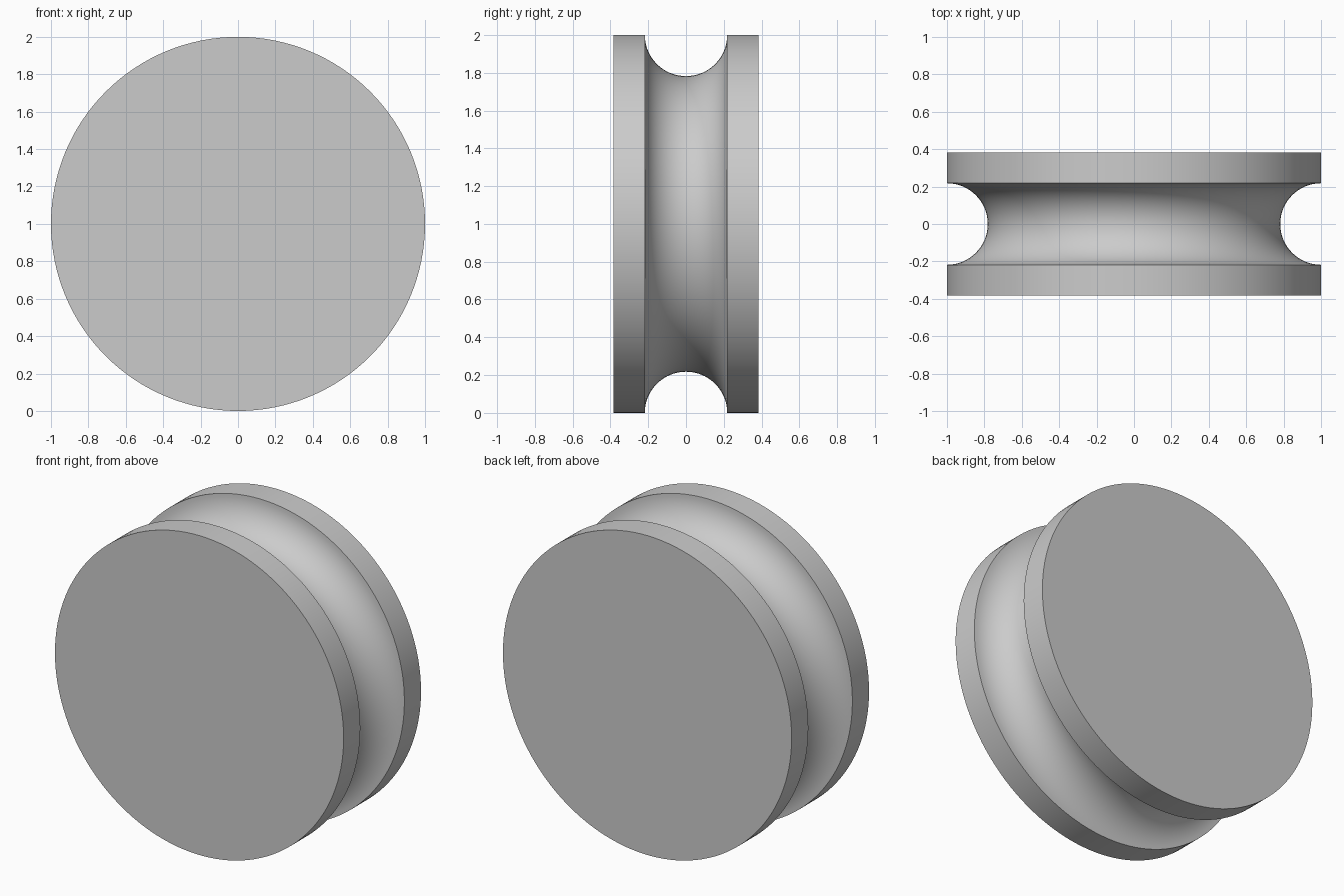
import bpy, bmesh, math
from mathutils import Vector

cube = bpy.data.objects.get("Cube")
if cube:
    bpy.data.objects.remove(cube, do_unlink=True)

RADIUS = 1.0
HALF_WIDTH = 0.383
GROOVE = 0.218
SEGMENTS = 128
ARC_STEPS = 32

# Plain grey material
grey = bpy.data.materials.new("light_grey")
grey.use_nodes = True
colour = (0.6, 0.6, 0.6, 1)
grey.diffuse_color = colour
grey.node_tree.nodes["Principled BSDF"].inputs["Base Color"].default_value = colour

# Rim profile: flat flange, half-round groove, flat flange
profile = [(RADIUS, -HALF_WIDTH)]
for i in range(ARC_STEPS + 1):
    a = math.pi * i / ARC_STEPS
    profile.append((RADIUS - GROOVE * math.sin(a), -GROOVE * math.cos(a)))
profile.append((RADIUS, HALF_WIDTH))

# Turn the profile around the y axis
bm = bmesh.new()
verts = [bm.verts.new((r, y, 0)) for r, y in profile]
edges = [bm.edges.new(pair) for pair in zip(verts, verts[1:])]
bmesh.ops.spin(bm, geom=verts + edges, cent=Vector(), axis=(0, 1, 0),
               angle=math.tau, steps=SEGMENTS, use_duplicate=False)
bmesh.ops.remove_doubles(bm, verts=bm.verts, dist=0.0001)

# Close both flat ends
bmesh.ops.holes_fill(bm, edges=[e for e in bm.edges if e.is_boundary], sides=0)
bmesh.ops.recalc_face_normals(bm, faces=bm.faces)

mesh = bpy.data.meshes.new("grooved_wheel")
bm.to_mesh(mesh)
bm.free()
mesh.materials.append(grey)
wheel = bpy.data.objects.new("grooved_wheel", mesh)
wheel.location.z = RADIUS
bpy.context.collection.objects.link(wheel)

# Smooth turned surfaces with crisp rims
bpy.ops.object.select_all(action="DESELECT")
wheel.select_set(True)
bpy.context.view_layer.objects.active = wheel
bpy.ops.object.shade_smooth_by_angle(angle=math.radians(30))
